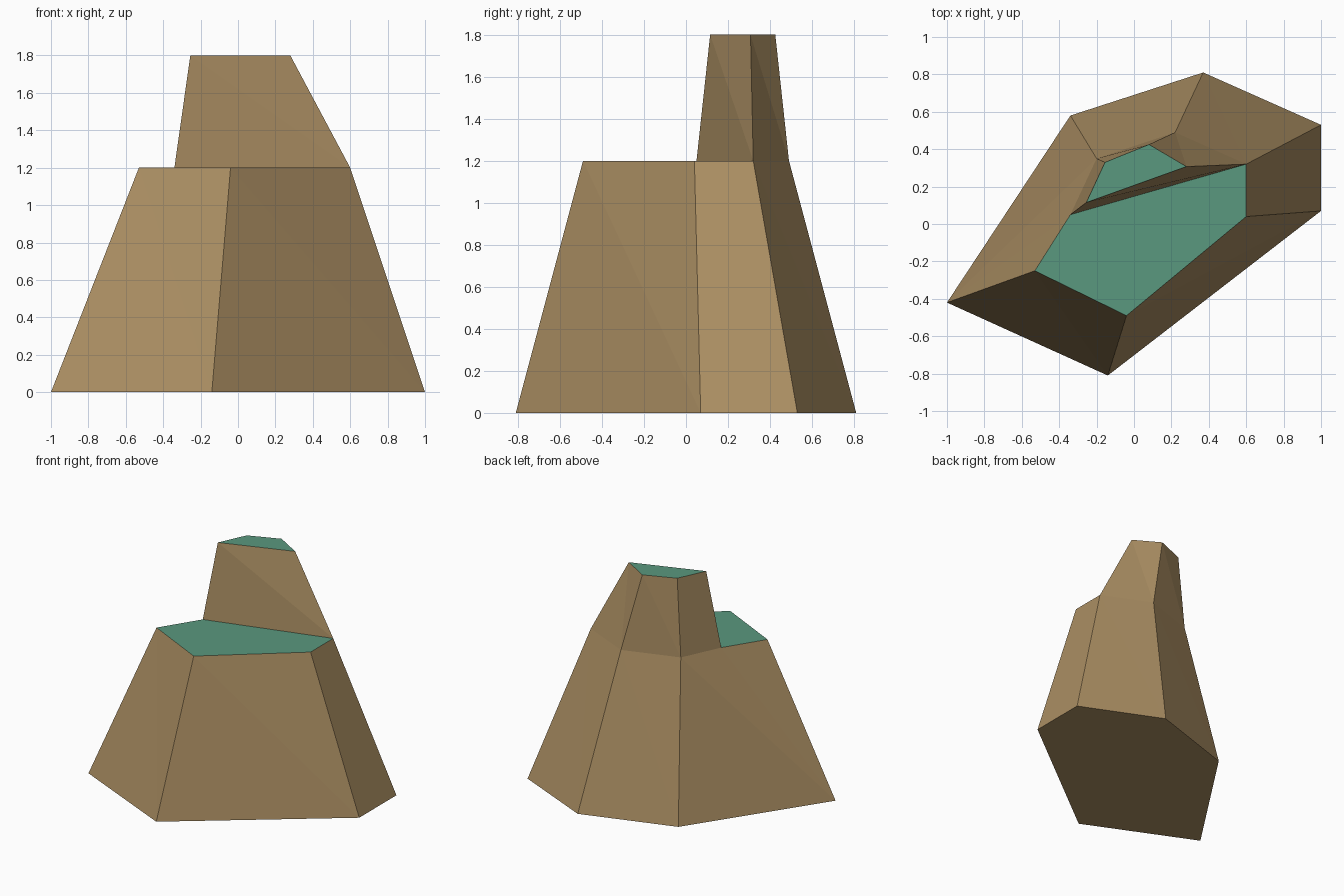
import bpy
import bmesh

cube = bpy.data.objects.get("Cube")
if cube:
    bpy.data.objects.remove(cube, do_unlink=True)


def make_material(name, color):
    mat = bpy.data.materials.new(name)
    mat.use_nodes = True
    mat.diffuse_color = (*color, 1)
    mat.node_tree.nodes["Principled BSDF"].inputs["Base Color"].default_value = (*color, 1)
    return mat


rock = make_material("brown rock", (0.41, 0.275, 0.125))
grass = make_material("green grass", (0.102, 0.314, 0.209))


def tapered_block(name, bottom, top, z0, z1, notch=None, floor=True):
    """Faceted block between two outlines; notch adds a point on the last top edge."""
    bm = bmesh.new()
    low = [bm.verts.new((x, y, z0)) for x, y in bottom]
    high = [bm.verts.new((x, y, z1)) for x, y in top]
    rim = list(high)
    count = len(low)
    if notch:
        rim.append(bm.verts.new((*notch, z1)))
    # Each side is split from its upper first corner to its lower second corner
    for i in range(count):
        j = (i + 1) % count
        bm.faces.new((low[i], low[j], high[i]))
        chain = [high[i], high[j]]
        if notch and j == 0:
            chain.insert(1, rim[-1])
        for a, b in zip(chain, chain[1:]):
            bm.faces.new((low[j], b, a))
    bm.faces.new(rim).material_index = 1
    if floor:
        bm.faces.new(low[::-1])
    mesh = bpy.data.meshes.new(name)
    bm.to_mesh(mesh)
    bm.free()
    mesh.materials.append(rock)
    mesh.materials.append(grass)
    obj = bpy.data.objects.new(name, mesh)
    bpy.context.collection.objects.link(obj)
    return obj


# Corners shared by the ledge and the peak, counter-clockwise
peak_foot = [(-0.34, 0.05), (0.6, 0.32), (0.22, 0.49), (-0.2, 0.35)]

# Wide lower rock with a grassy ledge
foot = [(-1, -0.42), (-0.14, -0.81), (1, 0.07), (1, 0.53), (0.37, 0.81), (-0.34, 0.58)]
ledge = [(-0.53, -0.25), (-0.04, -0.49), (0.6, 0.04)] + peak_foot[1:]
tapered_block("lower_rock", foot, ledge, 0, 1.2, notch=peak_foot[0])

# Narrow upper rock with a grassy cap
cap = [(-0.255, 0.115), (0.28, 0.307), (0.08, 0.425), (-0.155, 0.33)]
tapered_block("upper_rock", peak_foot, cap, 1.2, 1.8, floor=False)
